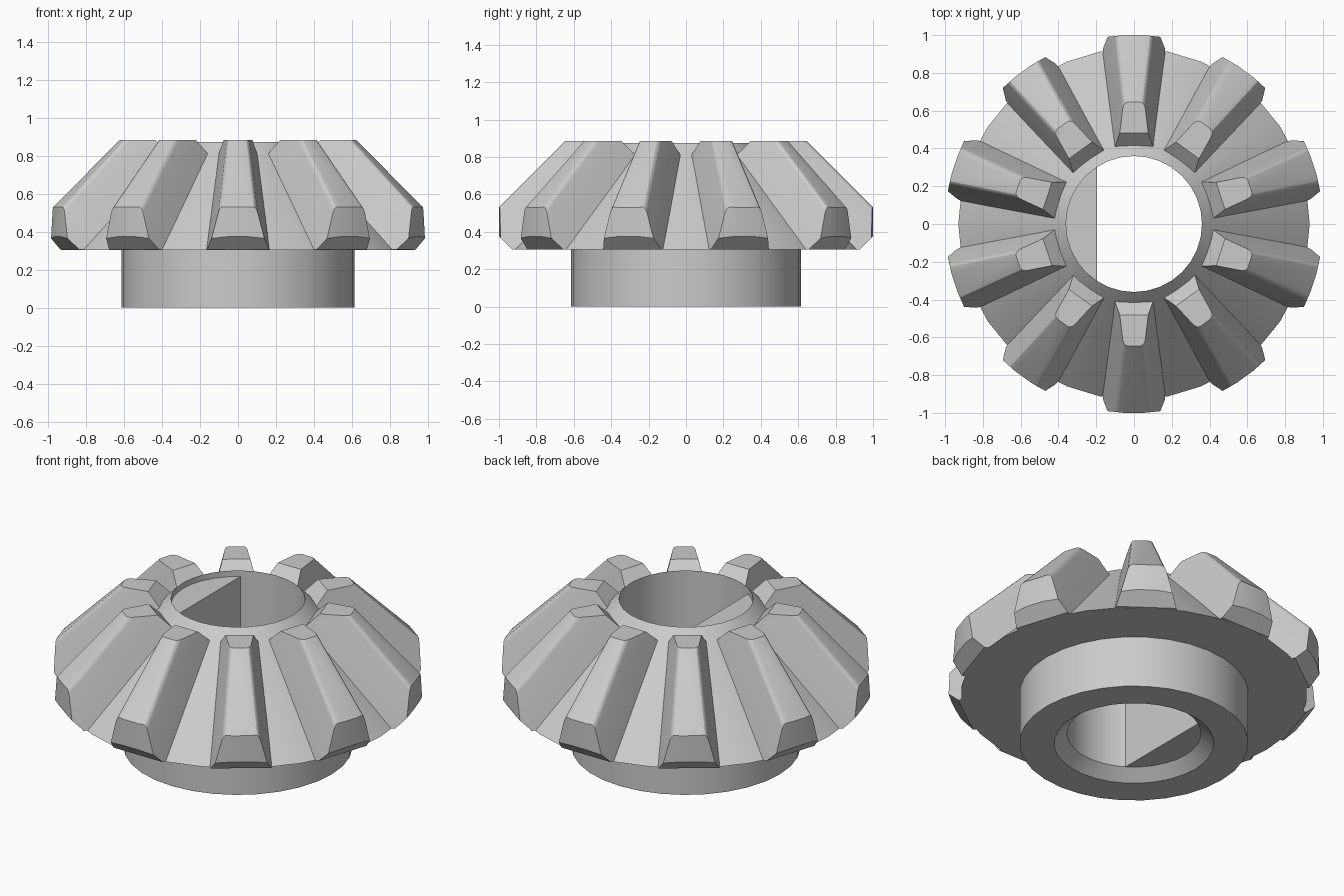
import bpy, bmesh, math
from mathutils import Vector

old = bpy.data.objects.get("Cube")
if old:
    bpy.data.objects.remove(old, do_unlink=True)

grey = bpy.data.materials.new("plain grey")
grey.use_nodes = True
colour = (0.6, 0.6, 0.6, 1)
grey.diffuse_color = colour
grey.node_tree.nodes["Principled BSDF"].inputs["Base Color"].default_value = colour


def finish(bm, name):
    """Turn a bmesh into a smooth-by-angle object."""
    bmesh.ops.remove_doubles(bm, verts=bm.verts, dist=0.0005)
    bmesh.ops.recalc_face_normals(bm, faces=bm.faces)
    mesh = bpy.data.meshes.new(name)
    bm.to_mesh(mesh)
    bm.free()
    mesh.materials.append(grey)
    obj = bpy.data.objects.new(name, mesh)
    bpy.context.collection.objects.link(obj)
    bpy.ops.object.select_all(action='DESELECT')
    obj.select_set(True)
    bpy.context.view_layer.objects.active = obj
    bpy.ops.object.shade_smooth_by_angle(angle=math.radians(25))
    return obj


def bridge(bm, a, b):
    for i in range(len(a)):
        j = (i + 1) % len(a)
        bm.faces.new((a[i], a[j], b[j], b[i]))


# Turned body: hub, cone and bore with a chamfered lower mouth
SIDES = 32
profile = [(0.43, 0), (0.615, 0), (0.615, 0.305), (0.93, 0.305),
           (0.36, 0.875), (0.36, 0.06)]
bm = bmesh.new()
rings = []
for r, z in profile:
    ring = []
    for k in range(SIDES):
        a = math.tau * k / SIDES
        ring.append(bm.verts.new((r * math.cos(a), r * math.sin(a), z)))
    rings.append(ring)
for i in range(len(rings)):
    bridge(bm, rings[i - 1], rings[i])
finish(bm, "gear_body")

# Flat side of the D-shaped bore
FLAT_X, BORE = -0.195, 0.372
half = math.acos(-FLAT_X / BORE)
bm = bmesh.new()
loops = []
for z in (0.06, 0.84):
    angles = [math.pi - half + 2 * half * k / 12 for k in range(13)]
    loops.append([bm.verts.new((BORE * math.cos(a), BORE * math.sin(a), z))
                  for a in angles])
bridge(bm, *loops)
for loop in loops:
    bm.faces.new(loop)
finish(bm, "bore_flat")

# One tapered tooth: u runs down the cone slope, v stands out from it
ROOT, TIP = 0.873, 1.082


def section(bm, u, root_half, tip_half, radius=0.03):
    slope = (root_half - tip_half) / (TIP - ROOT)
    side = [(root_half + 0.05 * slope, ROOT - 0.05)]
    for k in range(4):
        a = math.radians(15 + 25 * k)
        side.append((tip_half - radius + radius * math.cos(a),
                     TIP - radius + radius * math.sin(a)))
    outline = side + [(-w, v) for w, v in reversed(side)]
    s = math.sqrt(0.5)
    return [bm.verts.new(((u + v) * s, w, (v - u) * s)) for w, v in outline]


def trim(bm, point, normal):
    geom = bm.verts[:] + bm.edges[:] + bm.faces[:]
    cut = bmesh.ops.bisect_plane(bm, geom=geom, plane_co=point,
                                 plane_no=normal, clear_outer=True)
    edges = [e for e in cut["geom_cut"] if isinstance(e, bmesh.types.BMEdge)]
    bmesh.ops.holes_fill(bm, edges=edges)


bm = bmesh.new()
inner = section(bm, -0.285, 0.1, 0.053)
outer = section(bm, 0.442, 0.165, 0.112)
bridge(bm, inner, outer)
bm.faces.new(inner)
bm.faces.new(outer)
trim(bm, (0, 0, 0.885), (0, 0, 1))
trim(bm, (0, 0, 0.306), (0, 0, -1))
for degrees in (0, -6, 6):
    a = math.radians(degrees)
    out = Vector((math.cos(a), math.sin(a), 0))
    trim(bm, out, out)
tooth = finish(bm, "tooth_1")

# Ten teeth around the cone
for k in range(10):
    obj = tooth
    if k:
        obj = bpy.data.objects.new(f"tooth_{k + 1}", tooth.data)
        bpy.context.collection.objects.link(obj)
    obj.rotation_euler.z = math.radians(90 + 36 * k)
